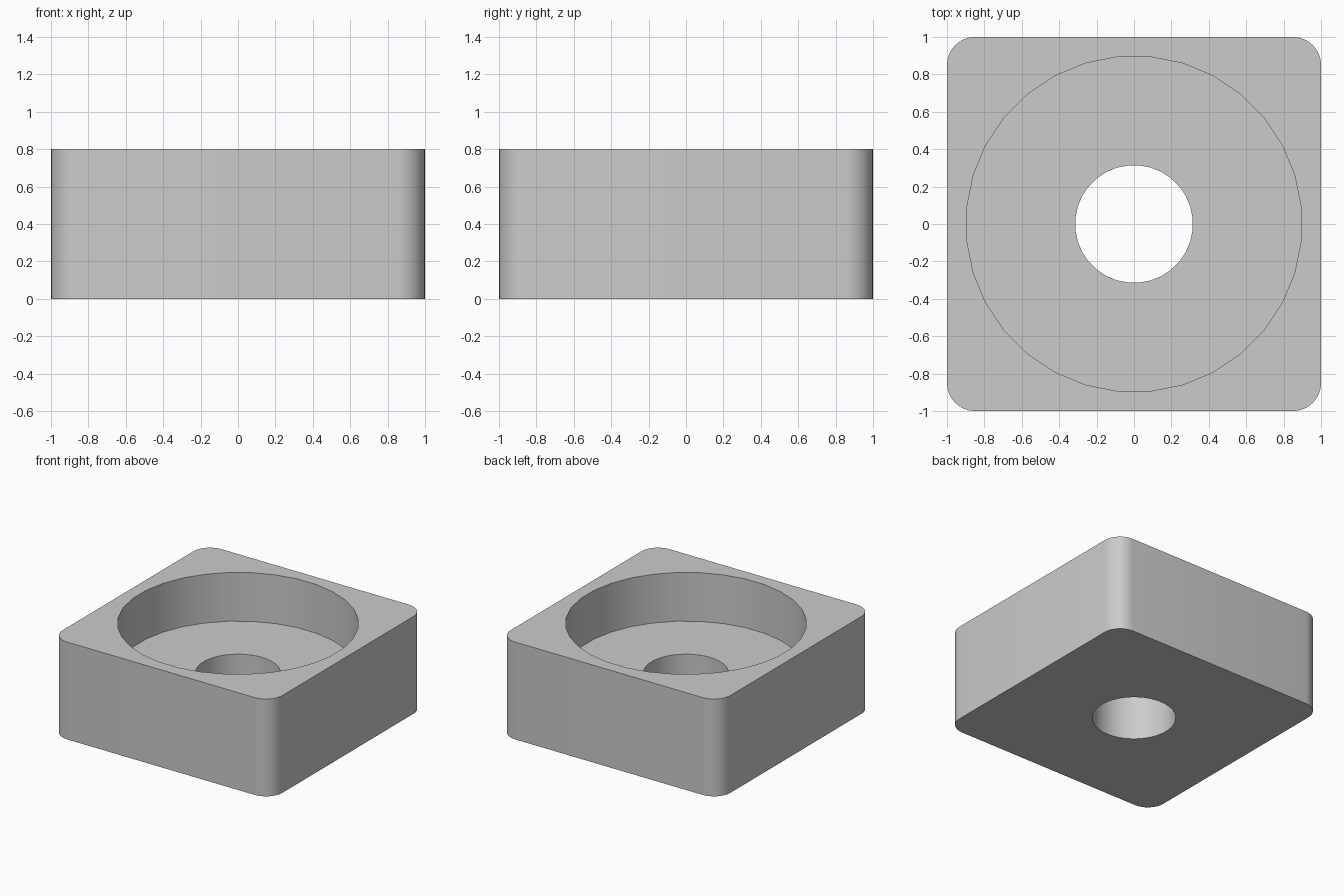
import bpy
import bmesh
import math

SIZE, HEIGHT, FLOOR = 2.0, 0.8, 0.4
CORNER_R, RECESS_R, HOLE_R = 0.15, 0.898, 0.315
SIDES = 32

if "Cube" in bpy.data.objects:
    bpy.data.objects.remove(bpy.data.objects["Cube"], do_unlink=True)

grey = bpy.data.materials.new("plain grey")
grey.use_nodes = True
color = (0.6, 0.6, 0.6, 1)
grey.diffuse_color = color
grey.node_tree.nodes["Principled BSDF"].inputs["Base Color"].default_value = color


def cutter(name, radius, bottom, top):
    """Upright cylinder with a flat side facing each axis."""
    bpy.ops.mesh.primitive_cylinder_add(
        vertices=SIDES, radius=radius, depth=top - bottom,
        location=(0, 0, (bottom + top) / 2), rotation=(0, 0, math.pi / SIDES))
    obj = bpy.context.object
    obj.name = name
    obj.hide_render = True
    return obj


# Square block with rounded upright corners
bpy.ops.mesh.primitive_cube_add(size=1, location=(0, 0, HEIGHT / 2))
block = bpy.context.object
block.name = "square_housing"
block.scale = (SIZE, SIZE, HEIGHT)
bpy.ops.object.transform_apply(location=True, rotation=False, scale=True)
bm = bmesh.new()
bm.from_mesh(block.data)
uprights = [e for e in bm.edges if abs(e.verts[0].co.z - e.verts[1].co.z) > HEIGHT / 2]
bmesh.ops.bevel(bm, geom=uprights, offset=CORNER_R, segments=8,
                profile=0.5, affect='EDGES')
bm.to_mesh(block.data)
bm.free()
block.data.materials.append(grey)

# Wide round recess from the top, then a narrow hole through its floor
cutters = [cutter("recess_cutter", RECESS_R, FLOOR, HEIGHT + 0.2),
           cutter("hole_cutter", HOLE_R, -0.2, HEIGHT + 0.4)]
bpy.ops.object.select_all(action='DESELECT')
block.select_set(True)
bpy.context.view_layer.objects.active = block
for c in cutters:
    c.data.materials.append(grey)
    cut = block.modifiers.new(c.name, 'BOOLEAN')
    cut.operation = 'DIFFERENCE'
    cut.solver = 'EXACT'
    cut.object = c
    bpy.ops.object.modifier_apply(modifier=cut.name)
    bpy.data.objects.remove(c, do_unlink=True)

# Smooth round walls, crisp rims
bpy.ops.object.shade_smooth_by_angle(angle=math.radians(30))
